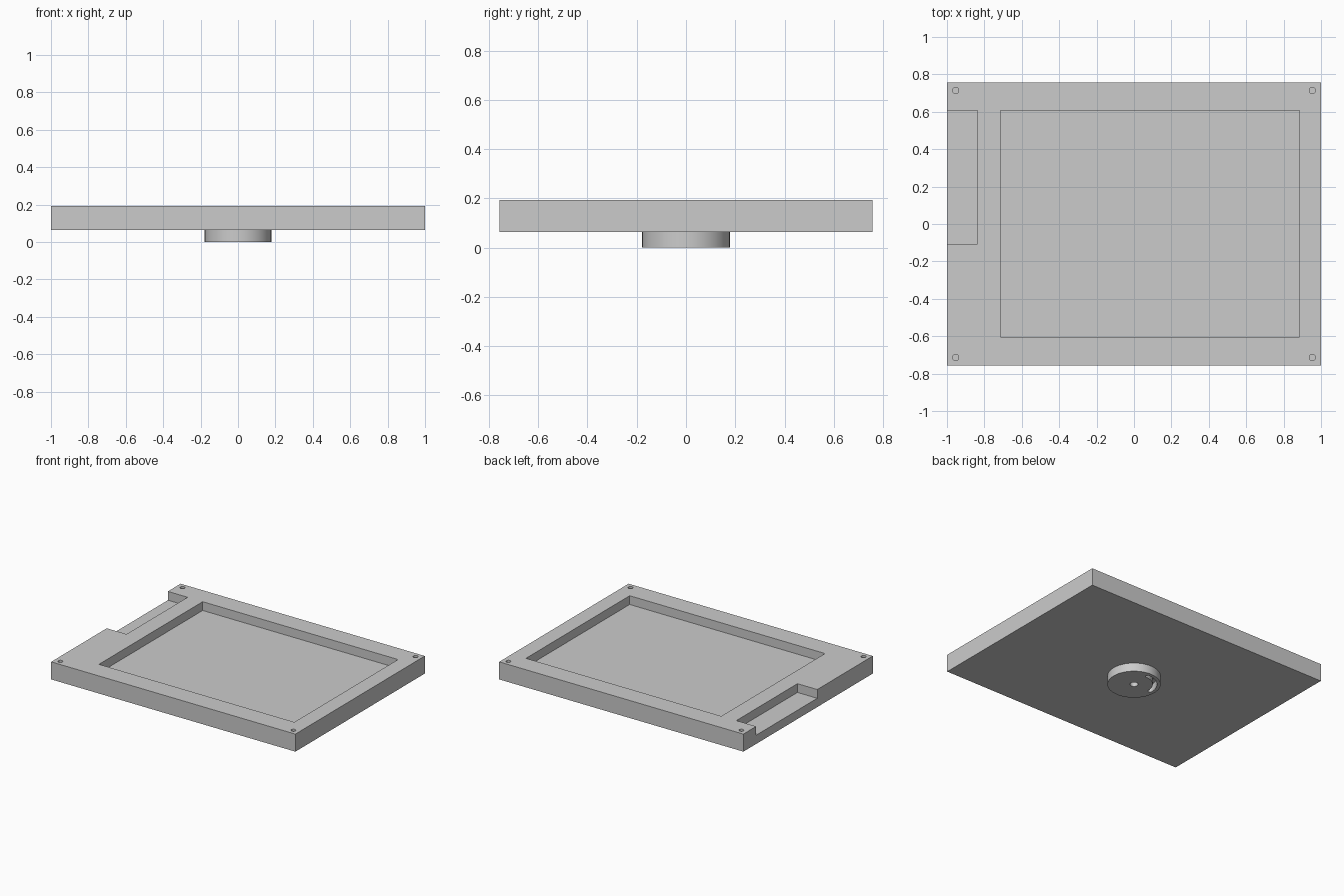
import bpy, bmesh
from math import cos, sin, radians

old = bpy.data.objects.get("Cube")
if old:
    bpy.data.objects.remove(old)

GREY = (0.6, 0.6, 0.6, 1)
mat = bpy.data.materials.new("plain grey")
mat.use_nodes = True
mat.diffuse_color = GREY
mat.node_tree.nodes["Principled BSDF"].inputs["Base Color"].default_value = GREY

BASE, TOP, FLOOR = 0.063, 0.193, 0.128


def prism(name, outline, z0, z1):
    """Extrude a flat outline between two heights."""
    bm = bmesh.new()
    face = bm.faces.new([bm.verts.new((x, y, z0)) for x, y in outline])
    side = bmesh.ops.extrude_face_region(bm, geom=[face])
    verts = [v for v in side["geom"] if isinstance(v, bmesh.types.BMVert)]
    bmesh.ops.translate(bm, verts=verts, vec=(0, 0, z1 - z0))
    bmesh.ops.recalc_face_normals(bm, faces=bm.faces)
    mesh = bpy.data.meshes.new(name)
    bm.to_mesh(mesh)
    bm.free()
    mesh.materials.append(mat)
    obj = bpy.data.objects.new(name, mesh)
    bpy.context.collection.objects.link(obj)
    return obj


def rect(x0, x1, y0, y1):
    return [(x0, y0), (x1, y0), (x1, y1), (x0, y1)]


def arc(r, a0, a1, n, cx=0, cy=0):
    steps = [radians(a0 + (a1 - a0) * i / n) for i in range(n + 1)]
    return [(cx + r * cos(a), cy + r * sin(a)) for a in steps]


def circle(r, n, cx=0, cy=0):
    return arc(r, 0, 360, n, cx, cy)[:-1]


def cut(target, cutter):
    cutter.hide_render = True
    cutter.hide_viewport = True
    mod = target.modifiers.new("cut", "BOOLEAN")
    mod.operation = "DIFFERENCE"
    mod.solver = "EXACT"
    mod.object = cutter


def bake(obj):
    """Apply the cuts, drop the cutters and smooth the round walls."""
    cutters = [m.object for m in obj.modifiers]
    bpy.context.view_layer.update()
    graph = bpy.context.evaluated_depsgraph_get()
    mesh = bpy.data.meshes.new_from_object(obj.evaluated_get(graph))
    obj.modifiers.clear()
    obj.data = mesh
    for c in cutters:
        bpy.data.objects.remove(c)
    bpy.ops.object.select_all(action="DESELECT")
    obj.select_set(True)
    bpy.context.view_layer.objects.active = obj
    bpy.ops.object.shade_smooth_by_angle(angle=radians(30))


# Tray with a wide pocket, an open side notch and four screw holes
tray = prism("tray", rect(-1, 1, -0.757, 0.757), BASE, TOP)
cut(tray, prism("pocket_cutter", rect(-0.715, 0.885, -0.605, 0.608), FLOOR, 0.3))
cut(tray, prism("notch_cutter", rect(-1.1, -0.838, -0.107, 0.608), FLOOR, 0.3))
for sx in (-1, 1):
    for sy in (-1, 1):
        hole = circle(0.017, 24, sx * 0.954, sy * 0.714)
        cut(tray, prism("screw_hole_cutter", hole, FLOOR, 0.3))
bake(tray)

# Round pivot under the tray, with a centre hole and a quarter-turn slot
pivot = prism("pivot", circle(0.178, 64), 0, BASE)
cut(pivot, prism("centre_hole_cutter", circle(0.027, 32), -0.1, 0.055))
slot = arc(0.154, 90, 180, 24) + arc(0.014, 180, 360, 8, -0.14, 0)[1:-1]
slot += arc(0.126, 180, 90, 24) + arc(0.014, 270, 450, 8, 0, 0.14)[1:-1]
# Turn the slot's end caps outwards
slot = (arc(0.154, 90, 180, 24) + arc(0.014, 180, 360, 8, -0.14, 0)[1:-1]
        + arc(0.126, 180, 90, 24) + arc(0.014, -90, 90, 8, 0, 0.14)[1:-1])
cut(pivot, prism("slot_cutter", slot, -0.1, 0.055))
bake(pivot)
